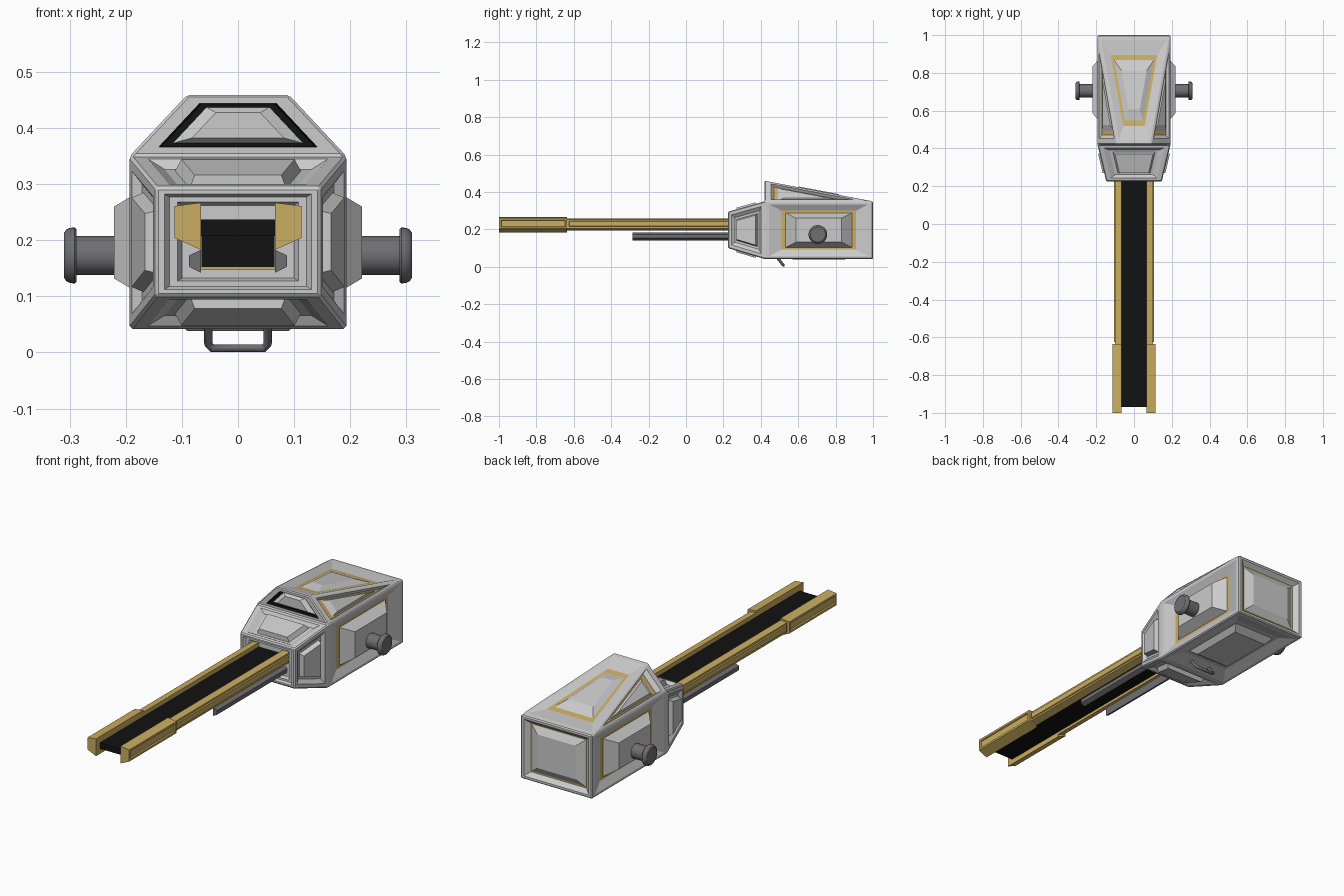
import bpy, bmesh
from math import cos, sin, pi
from mathutils import Vector

if "Cube" in bpy.data.objects:
    bpy.data.objects.remove(bpy.data.objects["Cube"])


def material(name, rgb):
    m = bpy.data.materials.new(name)
    m.diffuse_color = (*rgb, 1)
    m.use_nodes = True
    m.node_tree.nodes["Principled BSDF"].inputs["Base Color"].default_value = m.diffuse_color
    return m


GREY = material("light_grey", (0.62, 0.62, 0.62))
GOLD = material("gold", (0.60, 0.42, 0.12))
BLACK = material("black", (0.006, 0.006, 0.006))
DARK = material("dark_grey", (0.16, 0.16, 0.17))


def finish(bm, name, mats, mirror=False):
    bmesh.ops.recalc_face_normals(bm, faces=bm.faces)
    me = bpy.data.meshes.new(name)
    bm.to_mesh(me)
    bm.free()
    ob = bpy.data.objects.new(name, me)
    bpy.context.collection.objects.link(ob)
    for m in mats:
        me.materials.append(m)
    if mirror:
        ob.modifiers.new("mirror", 'MIRROR')
    return ob


def panel(bm, face, steps):
    """Step a face in and out: (scale about centre, height, material)."""
    c, n = face.calc_center_median(), face.normal.copy()
    ps, pd = 1, 0
    for s, d, mat in steps:
        face = bmesh.ops.extrude_discrete_faces(bm, faces=[face])['faces'][0]
        for v in face.verts:
            v.co = c + (v.co - c - n * pd) * (s / ps) + n * d
        for e in face.edges:
            for f in e.link_faces:
                if f is not face:
                    f.material_index = mat
        face.material_index = 0
        ps, pd = s, d


def prism(name, profile, y0, y1, mat, mirror=True, groove=None):
    """Extrude an (x, z) profile along y; optional stepped outer face."""
    bm = bmesh.new()
    a = [bm.verts.new((x, y0, z)) for x, z in profile]
    b = [bm.verts.new((x, y1, z)) for x, z in profile]
    bm.faces.new(a)
    bm.faces.new(b[::-1])
    k = len(a)
    for i in range(k):
        j = (i + 1) % k
        bm.faces.new((a[i], b[i], b[j], a[j]))
    bmesh.ops.recalc_face_normals(bm, faces=bm.faces)
    bm.normal_update()
    if groove:
        outer = [f for f in bm.faces if f.normal.x > 0.9]
        for t, d in groove:
            bmesh.ops.inset_individual(bm, faces=outer, thickness=t, depth=d)
    return finish(bm, name, [mat], mirror)


# Armoured housing: tapered nose, box body and wedge roof as one hull
bm = bmesh.new()


def ring(w, y, z0, z1):
    return [bm.verts.new(p) for p in
            ((-w, y, z0), (w, y, z0), (w, y, z1), (-w, y, z1))]


nose = ring(0.147, 0.225, 0.10, 0.295)
mid = ring(0.193, 0.42, 0.042, 0.35)
rear = ring(0.193, 1.0, 0.042, 0.35)
rl, rr = (bm.verts.new((x, 0.42, 0.46)) for x in (-0.09, 0.09))
bm.faces.new(nose)
bm.faces.new(rear[::-1])
for i in range(4):
    j = (i + 1) % 4
    bm.faces.new((nose[i], mid[i], mid[j], nose[j]))
    if i != 2:
        bm.faces.new((mid[i], rear[i], rear[j], mid[j]))
bm.faces.new((mid[3], mid[2], rr, rl))
bm.faces.new((rl, rr, rear[2], rear[3]))
bm.faces.new((mid[2], rear[2], rr))
bm.faces.new((mid[3], rl, rear[3]))
bmesh.ops.recalc_face_normals(bm, faces=bm.faces)
bmesh.ops.bevel(bm, geom=bm.edges[:], offset=0.005, segments=1,
                affect='EDGES', profile=0.5)
bm.normal_update()

# Stepped panels on every large face of the housing
for f in [f for f in bm.faces if f.calc_area() > 0.015]:
    n, c = f.normal, f.calc_center_median()
    if n.y < -0.9 and c.z < 0.33:      # nose front
        steps = [(0.92, 0, 0), (0.86, -0.012, 0), (0.76, -0.012, 0), (0.70, -0.03, 0)]
    elif n.y < -0.9:                   # roof window
        steps = [(0.78, 0, 0), (0.75, -0.015, 2), (0.64, -0.015, 2), (0.45, 0.0, 0)]
    elif n.y < -0.15:                  # nose sides, top, bottom
        steps = [(0.86, 0, 0), (0.70, -0.015, 0), (0.60, -0.015, 0),
                 (0.54, 0.008, 0), (0.42, 0.008, 0)]
    elif n.y > 0.9:                    # back
        steps = [(0.93, 0, 0), (0.80, -0.02, 0), (0.76, -0.02, 1), (0.55, -0.002, 0)]
    elif abs(n.x) > 0.95:              # sides
        steps = [(0.93, 0, 0), (0.70, -0.02, 0), (0.62, -0.02, 1), (0.43, 0.028, 0)]
    elif n.z < -0.9:                   # underside
        steps = [(0.93, 0, 0), (0.68, -0.02, 0), (0.60, -0.02, 0),
                 (0.48, 0.004, 0), (0.34, 0.004, 0)]
    elif n.z > 0.9:                    # roof
        steps = [(0.93, 0, 0), (0.66, -0.012, 0), (0.56, -0.012, 1), (0.36, 0.004, 0)]
    else:                              # roof flanks
        steps = [(0.84, 0, 0), (0.74, -0.018, 0), (0.62, -0.018, 1), (0.45, -0.006, 0)]
    panel(bm, f, steps)
finish(bm, "housing", [GREY, GOLD, BLACK])

# Gold rails, thicker at the tips
prism("rail_tip", [(0.066, 0.267), (0.113, 0.261), (0.113, 0.204), (0.066, 0.183)],
      -1.0, -0.635, GOLD, groove=[(0.014, 0), (0.004, -0.006)])
prism("rail", [(0.066, 0.258), (0.100, 0.254), (0.100, 0.206), (0.066, 0.195)],
      -0.635, 0.27, GOLD, groove=[(0.012, 0), (0.004, 0.005)])

# Black deck between the rails and the dark slot where it enters the nose
prism("deck", [(-0.067, 0.237), (0.067, 0.237), (0.067, 0.208), (-0.067, 0.208)],
      -0.97, 0.28, BLACK, mirror=False)
prism("nose_slot", [(-0.065, 0.236), (0.065, 0.236), (0.065, 0.152), (-0.065, 0.152)],
      0.235, 0.28, BLACK, mirror=False)
prism("slot_trim", [(-0.066, 0.152), (0.066, 0.152), (0.066, 0.148), (-0.066, 0.148)],
      0.235, 0.28, GOLD, mirror=False)

# Lower guide bars
prism("guide_bar", [(0.066, 0.183), (0.087, 0.173), (0.087, 0.153), (0.080, 0.149),
                    (0.066, 0.142)], -0.285, 0.28, DARK)

# Side trunnion knobs, turned from a profile
bm = bmesh.new()
rings = []
for x, r in ((0.205, 0.035), (0.288, 0.035), (0.288, 0.047), (0.291, 0.050),
             (0.300, 0.049), (0.306, 0.046), (0.310, 0.040)):
    rings.append([bm.verts.new((x, 0.705 + r * cos(2 * pi * i / 32),
                                0.173 + r * sin(2 * pi * i / 32))) for i in range(32)])
for a, b in zip(rings, rings[1:]):
    for i in range(32):
        j = (i + 1) % 32
        bm.faces.new((a[i], a[j], b[j], b[i]))
bm.faces.new(rings[-1])
bm.faces.new(rings[0][::-1])
knob = finish(bm, "side_knob", [DARK], True)
bpy.context.view_layer.objects.active = knob
knob.select_set(True)
bpy.ops.object.shade_smooth_by_angle()

# Bent-wire handle under the body
cu = bpy.data.curves.new("lower_handle", 'CURVE')
cu.dimensions = '3D'
cu.bevel_depth = 0.0075
cu.bevel_resolution = 2
cu.use_fill_caps = True
sp = cu.splines.new('POLY')
half = [(0.053, 0.472, 0.07), (0.053, 0.515, 0.015), (0.046, 0.521, 0.0075)]
pts = [(-x, y, z) for x, y, z in half] + half[::-1]
sp.points.add(len(pts) - 1)
for p, co in zip(sp.points, pts):
    p.co = (*co, 1)
cu.materials.append(DARK)
bpy.context.collection.objects.link(bpy.data.objects.new("lower_handle", cu))
